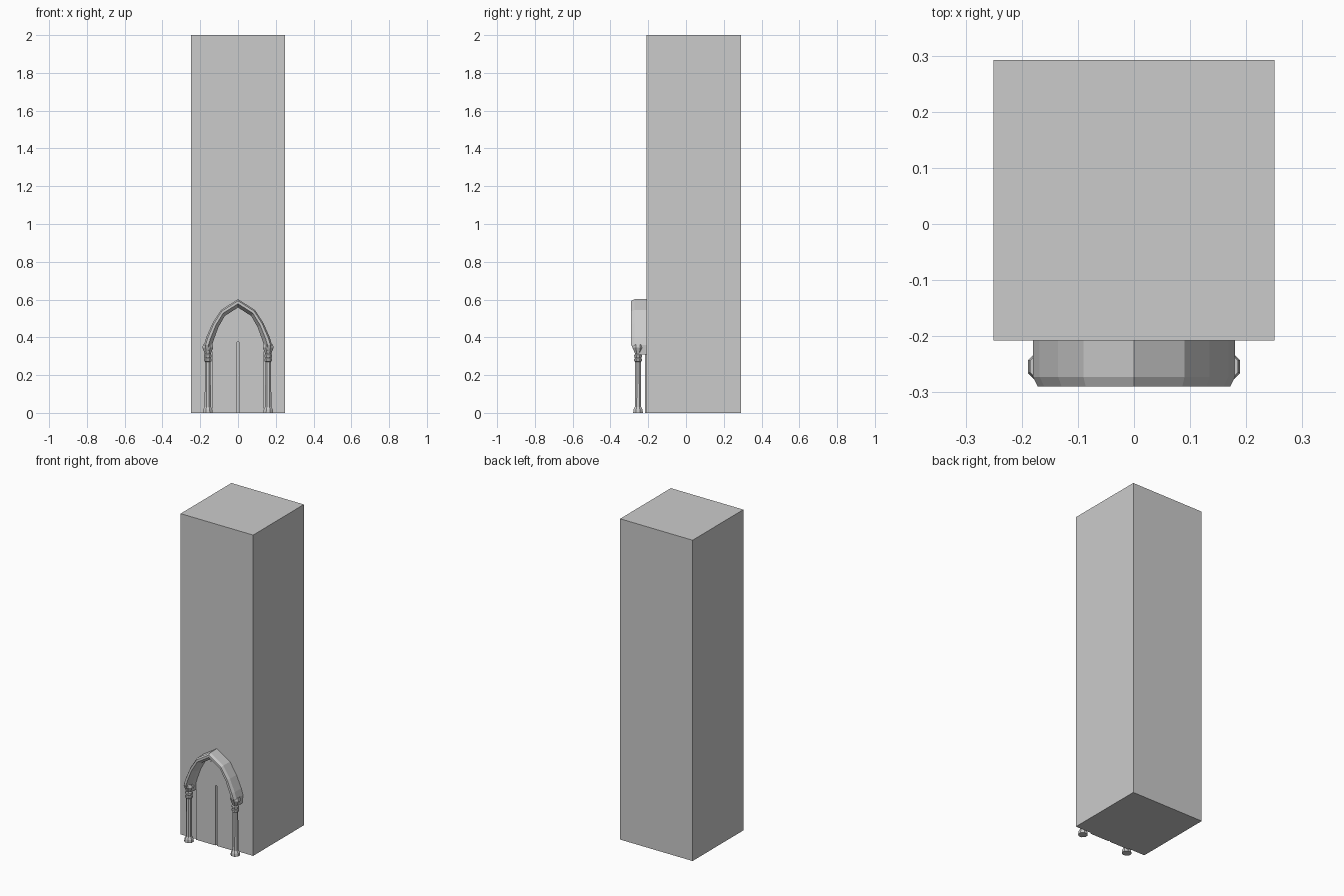
import bpy, bmesh, math

if "Cube" in bpy.data.objects:
    bpy.data.objects.remove(bpy.data.objects["Cube"])


def finish(name, bm):
    bmesh.ops.recalc_face_normals(bm, faces=bm.faces)
    me = bpy.data.meshes.new(name)
    bm.to_mesh(me)
    bm.free()
    ob = bpy.data.objects.new(name, me)
    bpy.context.collection.objects.link(ob)
    return ob


def slab(name, outline, y0, y1):
    """Extrude an x-z outline from y0 to y1."""
    bm = bmesh.new()
    f = bm.faces.new([bm.verts.new((x, y0, z)) for x, z in outline])
    ext = bmesh.ops.extrude_face_region(bm, geom=[f])
    verts = [g for g in ext["geom"] if isinstance(g, bmesh.types.BMVert)]
    bmesh.ops.translate(bm, verts=verts, vec=(0, y1 - y0, 0))
    return finish(name, bm)


def loft(name, rings):
    """Skin a list of closed rings and cap both ends."""
    bm = bmesh.new()
    rows = [[bm.verts.new(p) for p in r] for r in rings]
    n = len(rows[0])
    for a, b in zip(rows, rows[1:]):
        for i in range(n):
            j = (i + 1) % n
            bm.faces.new((a[i], a[j], b[j], b[i]))
    bm.faces.new(rows[0])
    bm.faces.new(rows[-1])
    return finish(name, bm)


WALL = -0.208

# tower body
slab("tower", [(-0.25, 0), (0.25, 0), (0.25, 2), (-0.25, 2)], WALL, 0.292)

# pointed arch: stations (outer point, inner point, front depth) on the right half
half = [((0.176, 0.31), (0.144, 0.31), -0.268),
        ((0.18, 0.36), (0.137, 0.36), -0.29),
        ((0.168, 0.40), (0.127, 0.39), -0.29),
        ((0.135, 0.475), (0.104, 0.453), -0.29),
        ((0.09, 0.545), (0.07, 0.513), -0.29)]
apex = ((0, 0.602), (0, 0.558), -0.29)
flip = [((-o[0], o[1]), (-i[0], i[1]), d) for o, i, d in reversed(half)]
# cross-section: (blend outer to inner, share of depth)
section = [(0, 0), (0, 0.79), (0.2, 1), (0.55, 1), (1, 0.6), (1, 0)]
rings = []
for o, i, d in half + [apex] + flip:
    rings.append([(o[0] + (i[0] - o[0]) * t, WALL + (d - WALL) * s,
                   o[1] + (i[1] - o[1]) * t) for t, s in section])
loft("arch", rings)

# wall panel above the doors, with a raised tympanum
slab("arch_backing", [(-0.14, 0.375), (0.14, 0.375), (0.108, 0.455),
                      (0.072, 0.515), (0, 0.562), (-0.072, 0.515),
                      (-0.108, 0.455)], WALL, -0.217)
slab("tympanum", [(-0.11, 0.385), (0.11, 0.385), (0.108, 0.42), (0.062, 0.498),
                  (0, 0.543), (-0.062, 0.498), (-0.108, 0.42)], WALL, -0.222)

# double doors with a narrow gap, and columns on both sides
profile = [(0.028, 0), (0.026, 0.018), (0.018, 0.032), (0.016, 0.27),
           (0.022, 0.275), (0.022, 0.285), (0.018, 0.29), (0.022, 0.298),
           (0.022, 0.307), (0.017, 0.312), (0.031, 0.345), (0.027, 0.362)]
for s, side in ((-1, "left"), (1, "right")):
    slab(side + "_door", [(s * 0.005, 0), (s * 0.138, 0), (s * 0.138, 0.375),
                          (s * 0.005, 0.375)], WALL, -0.216)
    rings = []
    for r, z in profile:
        rings.append([(s * 0.16 + r * math.cos(a), -0.254 + r * math.sin(a), z)
                      for a in [math.pi / 8 + k * math.pi / 4 for k in range(8)]])
    loft(side + "_column", rings)
